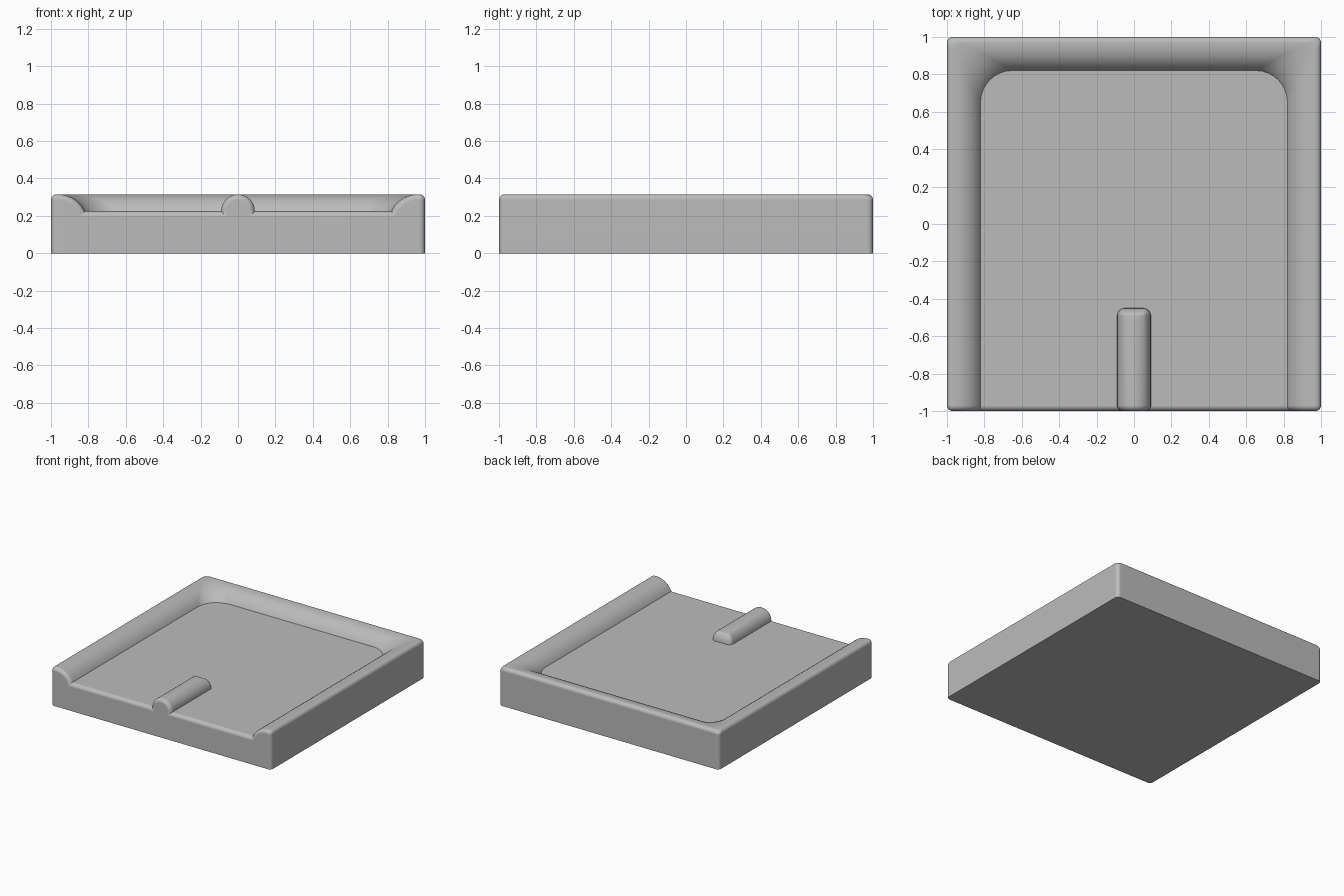
import bpy, bmesh
from math import sin, cos, pi, radians

if "Cube" in bpy.data.objects:
    bpy.data.objects.remove(bpy.data.objects["Cube"])

FLOOR, TOP, EDGE = 0.225, 0.315, 0.03
STEPS = 8

grey = bpy.data.materials.new("plain_grey")
grey.use_nodes = True
grey.diffuse_color = (0.5, 0.5, 0.5, 1)
grey.node_tree.nodes["Principled BSDF"].inputs["Base Color"].default_value = (0.5, 0.5, 0.5, 1)


def sweep(step, start, end):
    return start + (end - start) * step / STEPS


def finish(bm, name):
    bmesh.ops.remove_doubles(bm, verts=bm.verts, dist=1e-5)
    bmesh.ops.recalc_face_normals(bm, faces=bm.faces)
    mesh = bpy.data.meshes.new(name)
    bm.to_mesh(mesh)
    bm.free()
    mesh.materials.append(grey)
    obj = bpy.data.objects.new(name, mesh)
    bpy.context.collection.objects.link(obj)
    return obj


def u_columns(profile, half_width, back, radius):
    """Columns of points along a U path open at the front, with rounded front ends.
    profile(shrink) lists (inset, height); radius(inset) is the back corner radius."""
    right = []
    for k in range(STEPS + 1):
        a = sweep(k, 0, pi / 2)
        shrink = EDGE * (1 - sin(a))
        y = -1 + EDGE * (1 - cos(a))
        right.append([(half_width - d, y, z) for d, z in profile(shrink)])
    for k in range(STEPS + 1):
        a = sweep(k, 0, pi / 2)
        column = []
        for d, z in profile(0):
            r = radius(d)
            column.append((half_width - d - r * (1 - cos(a)), back - d - r * (1 - sin(a)), z))
        right.append(column)
    return right + [[(-x, y, z) for x, y, z in c] for c in reversed(right)]


def skin(bm, columns, closed):
    grid = [[bm.verts.new(p) for p in c] for c in columns]
    rows = len(grid[0])
    for a, b in zip(grid, grid[1:]):
        for j in range(rows if closed else rows - 1):
            n = (j + 1) % rows
            bm.faces.new((a[j], b[j], b[n], a[n]))
    return grid


# Rim: small outer round, crest, then a broad round falling to the floor
def rim_profile(shrink):
    points = [(shrink, 0)]
    for k in range(STEPS + 1):
        a = sweep(k, 0, pi / 2)
        points.append((EDGE - (EDGE - shrink) * cos(a), TOP - EDGE + (EDGE - shrink) * sin(a)))
    big = 0.154
    for k in range(STEPS + 1):
        a = sweep(k, 0, radians(80))
        points.append((0.04 + (big - shrink) * sin(a), TOP - big + (big - shrink) * cos(a)))
    return points + [(points[-1][0], 0)]


bm = bmesh.new()
grid = skin(bm, u_columns(rim_profile, 1, 1, lambda d: EDGE + 0.78 * d), True)
bm.faces.new(grid[0])
bm.faces.new(grid[-1])
tray = finish(bm, "tray")

# Floor slab with a rounded front edge
section = [(0.9, 0), (-1, 0)]
for k in range(STEPS + 1):
    a = sweep(k, 0, pi / 2)
    section.append((-1 + EDGE * (1 - cos(a)), FLOOR - EDGE * (1 - sin(a))))
section.append((0.9, FLOOR))
bm = bmesh.new()
face = bm.faces.new([bm.verts.new((-0.9, y, z)) for y, z in section])
extruded = bmesh.ops.extrude_face_region(bm, geom=[face])["geom"]
bmesh.ops.translate(bm, verts=[v for v in extruded if isinstance(v, bmesh.types.BMVert)], vec=(1.8, 0, 0))
floor = finish(bm, "floor")


# Centre ridge: half-round bar with a sloping back end
def ridge_profile(shrink):
    points = [(shrink, 0.15)]
    for k in range(STEPS + 1):
        a = sweep(k, 0, pi / 2)
        r = 0.09 - shrink
        points.append((0.09 - r * cos(a), FLOOR + r * sin(a)))
    return points


bm = bmesh.new()
grid = skin(bm, u_columns(ridge_profile, 0.09, -0.45, lambda d: max(0.04 - d, 0)), False)
bm.faces.new(grid[0][:-1] + [grid[0][-1]] + grid[-1][-2::-1])
bm.faces.new([c[0] for c in grid])
ridge = finish(bm, "ridge")

# Merge into one solid
bpy.ops.object.select_all(action="DESELECT")
bpy.context.view_layer.objects.active = tray
tray.select_set(True)
for part in (floor, ridge):
    mod = tray.modifiers.new("merge", "BOOLEAN")
    mod.operation, mod.solver, mod.object = "UNION", "EXACT", part
    bpy.ops.object.modifier_apply(modifier=mod.name)
    bpy.data.objects.remove(part)

bpy.ops.object.shade_smooth_by_angle(angle=radians(30))
mod = tray.modifiers.new("even_shading", "WEIGHTED_NORMAL")
mod.keep_sharp = True
